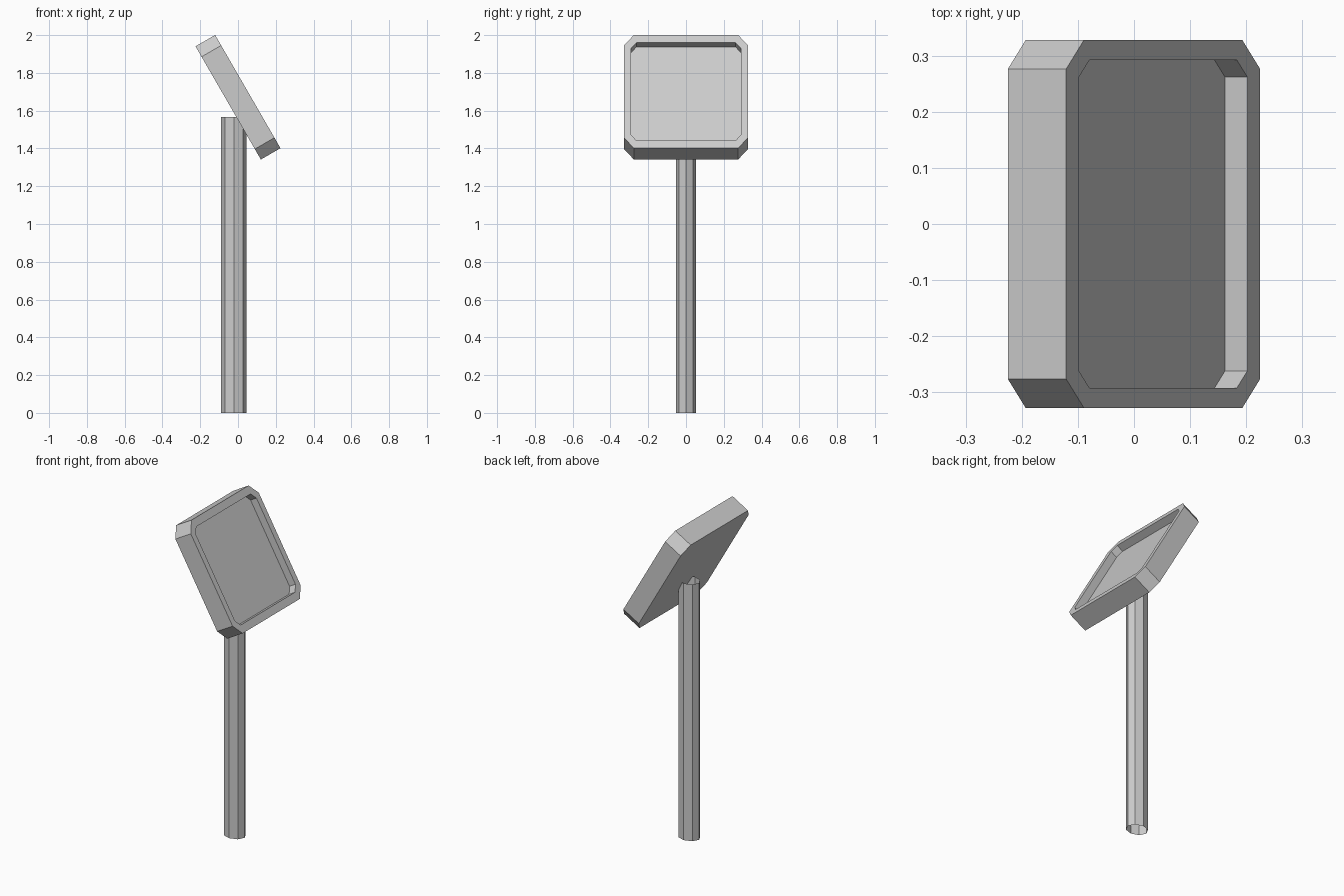
import bpy, bmesh, math

cube = bpy.data.objects.get("Cube")
if cube:
    bpy.data.objects.remove(cube, do_unlink=True)

grey = bpy.data.materials.new("plain grey")
grey.use_nodes = True
colour = (0.6, 0.6, 0.6, 1)
grey.diffuse_color = colour
grey.node_tree.nodes["Principled BSDF"].inputs["Base Color"].default_value = colour


def chamfered(hx, hy, cx, cy):
    """Rectangle outline with cut corners."""
    return [(hx, cy - hy), (hx, hy - cy), (hx - cx, hy), (cx - hx, hy),
            (-hx, hy - cy), (-hx, cy - hy), (cx - hx, -hy), (hx - cx, -hy)]


def octagon(rx, ry):
    """Eight-sided oval outline."""
    angles = [i * math.tau / 8 for i in range(8)]
    return [(rx * math.cos(a), ry * math.sin(a)) for a in angles]


def loft(name, sections, capped):
    """Join a stack of (outline, height) sections into one flat-sided object."""
    bm = bmesh.new()
    rings = [[bm.verts.new((x, y, z)) for x, y in outline] for outline, z in sections]
    for low, high in zip(rings, rings[1:]):
        for i in range(len(low)):
            j = (i + 1) % len(low)
            bm.faces.new((low[i], low[j], high[j], high[i]))
    if capped:
        bm.faces.new(rings[0][::-1])
        bm.faces.new(rings[-1])
    mesh = bpy.data.meshes.new(name)
    bm.to_mesh(mesh)
    bm.free()
    mesh.materials.append(grey)
    obj = bpy.data.objects.new(name, mesh)
    bpy.context.collection.objects.link(obj)
    return obj


# Hollow post, open at both ends
tube = octagon(0.067, 0.054)
post = loft("post", [(tube, 0), (tube, 1.567)], capped=False)
post.location.x = -0.022

# Tilted panel: outer sides, front rim, recess walls and recessed floor
outer = chamfered(0.346, 0.328, 0.064, 0.052)
inner = chamfered(0.3, 0.292, 0.037, 0.03)
panel = loft("panel", [(outer, -0.06), (outer, 0.06), (inner, 0.06), (inner, 0.014)], capped=True)
panel.location.z = 1.671
panel.rotation_euler.y = math.radians(60)
